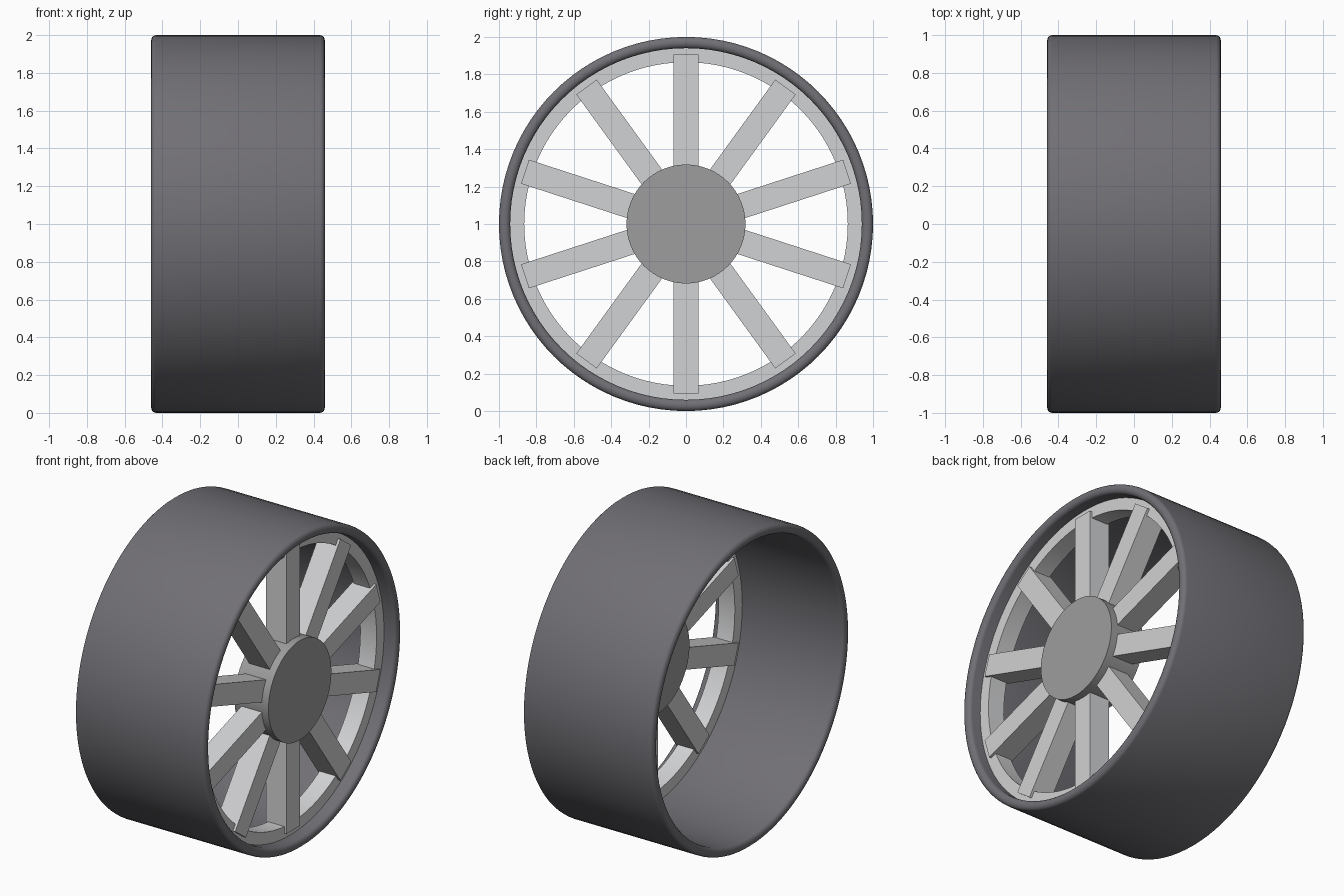
import bpy, bmesh, math
from mathutils import Matrix

if "Cube" in bpy.data.objects:
    bpy.data.objects.remove(bpy.data.objects["Cube"])

CENTRE_Z = 1.0
SEGMENTS = 96


def material(name, rgb):
    m = bpy.data.materials.new(name)
    m.diffuse_color = (*rgb, 1.0)
    m.use_nodes = True
    m.node_tree.nodes["Principled BSDF"].inputs["Base Color"].default_value = m.diffuse_color
    return m


RUBBER = material("dark_rubber", (0.165, 0.16, 0.178))
SILVER = material("silver_metal", (0.64, 0.645, 0.655))
GREY = material("hub_grey", (0.34, 0.34, 0.345))


def finish(bm, name, mat, smooth=True):
    bmesh.ops.recalc_face_normals(bm, faces=bm.faces)
    mesh = bpy.data.meshes.new(name)
    bm.to_mesh(mesh)
    bm.free()
    mesh.materials.append(mat)
    ob = bpy.data.objects.new(name, mesh)
    ob.location.z = CENTRE_Z
    bpy.context.collection.objects.link(ob)
    if smooth:
        bpy.ops.object.select_all(action='DESELECT')
        ob.select_set(True)
        bpy.context.view_layer.objects.active = ob
        bpy.ops.object.shade_smooth_by_angle(angle=math.radians(35))
    return ob


def lathe(name, profile, mat):
    """Spin a closed (x, radius) profile around the x axis."""
    bm = bmesh.new()
    rings = []
    for i in range(SEGMENTS):
        a = 2 * math.pi * i / SEGMENTS
        rings.append([bm.verts.new((x, r * math.cos(a), r * math.sin(a))) for x, r in profile])
    n = len(profile)
    for i in range(SEGMENTS):
        a, b = rings[i], rings[(i + 1) % SEGMENTS]
        for j in range(n):
            k = (j + 1) % n
            bm.faces.new((a[j], a[k], b[k], b[j]))
    return finish(bm, name, mat)


# Tyre: wide tube with rounded end lips
mid, half_t, round_x, half_w = 0.97, 0.03, 0.025, 0.46
lip = [(half_w - round_x + round_x * math.cos(t), mid + half_t * math.sin(t))
       for t in (math.pi * (i / 8 - 0.5) for i in range(9))]
lathe("tyre", lip + [(-x, r) for x, r in reversed(lip)], RUBBER)

# Rim ring set towards the right side of the tyre
lathe("rim_ring", [(0.26, 0.865), (0.375, 0.865), (0.375, 0.95), (0.26, 0.95)], SILVER)

# Ten straight spokes, slightly proud of the rim ring
bm = bmesh.new()
r0, r1 = 0.26, 0.905
for i in range(10):
    m = (Matrix.Rotation(math.radians(36 * i), 4, 'X')
         @ Matrix.Translation((0.318, 0, (r0 + r1) / 2))
         @ Matrix.Diagonal((0.145, 0.135, r1 - r0, 1)))
    bmesh.ops.create_cube(bm, size=1, matrix=m)
finish(bm, "spokes", SILVER, smooth=False)

# Hub: solid disc through the spoke centre
bm = bmesh.new()
bmesh.ops.create_cone(bm, cap_ends=True, segments=64, radius1=0.318, radius2=0.318, depth=0.24,
                      matrix=Matrix.Translation((0.318, 0, 0)) @ Matrix.Rotation(math.pi / 2, 4, 'Y'))
finish(bm, "hub", GREY)
